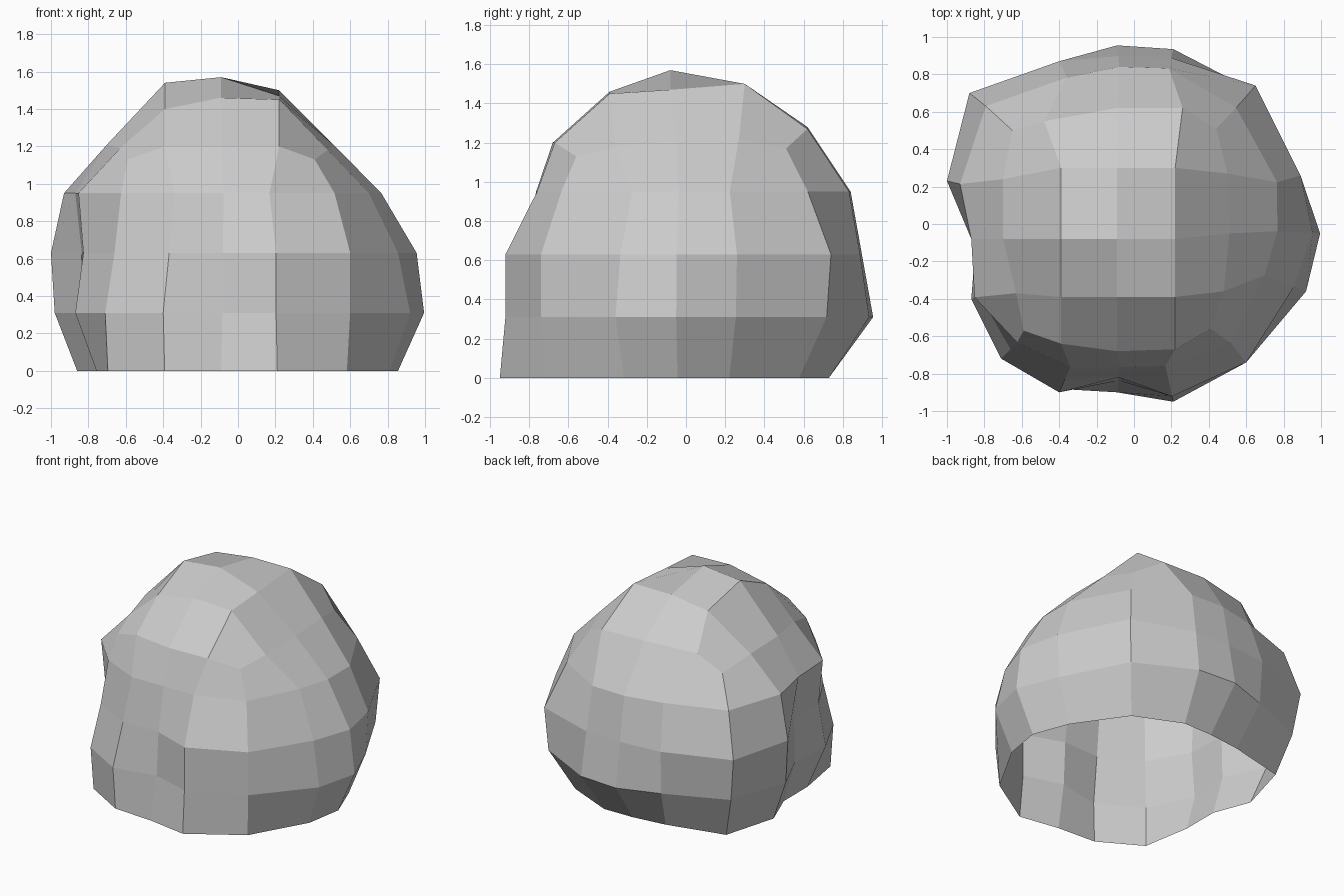
import bpy, bmesh

# Plan outline of the boulder: widest point of each of the 16 vertical columns
outline = [(.995, -.05), (.89, .26), (.65, .74), (.21, .935), (-.09, .955), (-.40, .87),
           (-.88, .70), (-1.0, .23), (-.87, -.08), (-.87, -.40), (-.71, -.72), (-.40, -.90),
           (-.09, -.90), (.21, -.95), (.60, -.74), (.92, -.36)]

# Ring height and how far each column reaches towards the outline there
rings = [
    (0.00, [.86, .85, .78, .78, .76, .80, .85, .86, .87, .87, .98, .98, 1, 1, .97, .88]),
    (0.31, [1, .98, .97, 1, 1, .98, .95, .98, .97, 1, 1, 1, .93, .97, 1, 1]),
    (0.63, [.96, 1, 1, .95, .94, 1, 1, 1, .96, .95, .93, .92, .91, .97, 1, .93]),
    (0.95, [.77, .86, .84, .89, .88, .90, .90, .93, 1, .98, .88, .85, .85, .80, .86, .76]),
]

# Shoulder: the edge of the crown, one point per column, dipping at the four corners
shoulder = [(.51, -.05, 1.21), (.50, .27, 1.22), (.44, .51, 1.17), (.26, .62, 1.27),
            (-.09, .62, 1.28), (-.48, .55, 1.26), (-.65, .50, 1.14), (-.70, .24, 1.20),
            (-.70, -.08, 1.21), (-.63, -.37, 1.19), (-.59, -.57, 1.13), (-.39, -.64, 1.20),
            (-.09, -.68, 1.20), (.22, -.67, 1.20), (.41, -.56, 1.13), (.48, -.36, 1.18)]

# Crown heights, 3 x 3, front row first
crown_x, crown_y = (-.39, -.09, .22), (-.39, -.08, .30)
crown_z = [(1.40, 1.46, 1.45), (1.54, 1.57, 1.47), (1.46, 1.50, 1.50)]

bm = bmesh.new()
n = len(outline)
loops = [[bm.verts.new((x * r, y * r, z)) for (x, y), r in zip(outline, reach)]
         for z, reach in rings]
edge = [bm.verts.new(p) for p in shoulder]
loops.append(edge)

# Walls, open underneath
for low, high in zip(loops, loops[1:]):
    for i in range(n):
        j = (i + 1) % n
        bm.faces.new((low[i], low[j], high[j], high[i]))

# Crown: a 5 x 5 grid whose border is the shoulder
core = [[bm.verts.new((x, y, z)) for x, z in zip(crown_x, row)]
        for y, row in zip(crown_y, crown_z)]
grid = [edge[10:15],
        [edge[9], *core[0], edge[15]],
        [edge[8], *core[1], edge[0]],
        [edge[7], *core[2], edge[1]],
        edge[2:7][::-1]]
for front, back in zip(grid, grid[1:]):
    for i in range(4):
        bm.faces.new((front[i], front[i + 1], back[i + 1], back[i]))

mesh = bpy.data.meshes.new("boulder")
bm.to_mesh(mesh)
bm.free()
bpy.context.collection.objects.link(bpy.data.objects.new("boulder", mesh))
